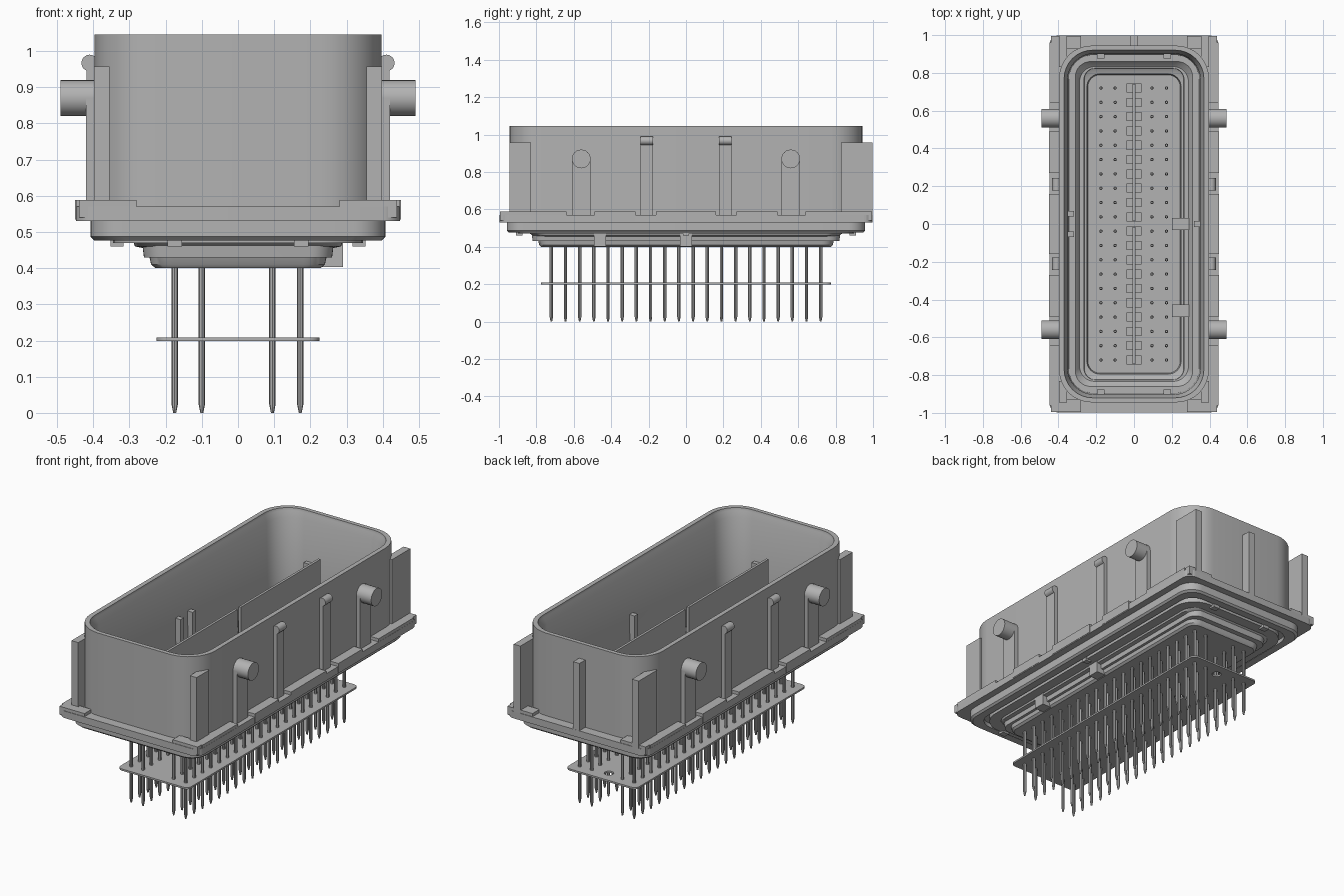
import bpy, bmesh, math
from mathutils import Matrix, Vector

cube = bpy.data.objects.get("Cube")
if cube:
    bpy.data.objects.remove(cube, do_unlink=True)

grey = bpy.data.materials.new("plain grey")
grey.use_nodes = True
GREY = (0.45, 0.45, 0.45, 1)
grey.diffuse_color = GREY
grey.node_tree.nodes["Principled BSDF"].inputs["Base Color"].default_value = GREY


def finish(bm, name, smooth=True):
    bmesh.ops.recalc_face_normals(bm, faces=bm.faces)
    mesh = bpy.data.meshes.new(name)
    bm.to_mesh(mesh)
    bm.free()
    mesh.materials.append(grey)
    obj = bpy.data.objects.new(name, mesh)
    bpy.context.collection.objects.link(obj)
    if smooth:
        bpy.ops.object.select_all(action='DESELECT')
        obj.select_set(True)
        bpy.context.view_layer.objects.active = obj
        bpy.ops.object.shade_smooth_by_angle(angle=math.radians(35))
    return obj


def rounded_ring(bm, hx, hy, r, z, steps=8):
    """Ring of vertices around a rounded rectangle."""
    ring = []
    for q, (sx, sy) in enumerate([(1, 1), (-1, 1), (-1, -1), (1, -1)]):
        for i in range(steps + 1):
            a = math.pi / 2 * (q + i / steps)
            ring.append(bm.verts.new((sx * (hx - r) + r * math.cos(a),
                                      sy * (hy - r) + r * math.sin(a), z)))
    return ring


def bridge(bm, a, b):
    for i in range(len(a)):
        j = (i + 1) % len(a)
        bm.faces.new((a[i], a[j], b[j], b[i]))


def loft(name, sections):
    bm = bmesh.new()
    rings = [rounded_ring(bm, *s) for s in sections]
    for a, b in zip(rings, rings[1:]):
        bridge(bm, a, b)
    bm.faces.new(rings[0])
    bm.faces.new(rings[-1])
    return finish(bm, name)


def add_box(bm, x, y, z):
    """Box from (low, high) spans."""
    size = Matrix.Diagonal((x[1] - x[0], y[1] - y[0], z[1] - z[0], 1))
    mid = Vector((sum(x) / 2, sum(y) / 2, sum(z) / 2))
    bmesh.ops.create_cube(bm, size=1, matrix=Matrix.Translation(mid) @ size)


def add_rod(bm, centre, radius, length, axis, sides=24):
    turn = Matrix.Rotation(math.pi / 2, 4, 'Y') if axis == 'X' else (
        Matrix.Rotation(math.pi / 2, 4, 'X') if axis == 'Y' else Matrix())
    bmesh.ops.create_cone(bm, cap_ends=True, segments=sides, radius1=radius, radius2=radius,
                          depth=length, matrix=Matrix.Translation(centre) @ turn)


def mirrored(x, s):
    return tuple(sorted((s * x[0], s * x[1])))


# Housing: inside floor, up the wall, over the rim, down to the flange and base
loft("housing", [
    (0.26, 0.82, 0.06, 0.43), (0.265, 0.825, 0.06, 0.47),
    (0.345, 0.895, 0.13, 0.47), (0.352, 0.902, 0.14, 1.0),
    (0.368, 0.918, 0.15, 1.03), (0.37, 0.92, 0.15, 1.045),
    (0.396, 0.944, 0.17, 1.045), (0.396, 0.944, 0.17, 0.57),
    (0.448, 0.998, 0.05, 0.57), (0.448, 0.998, 0.05, 0.53),
    (0.408, 0.958, 0.09, 0.53), (0.408, 0.958, 0.09, 0.487),
    (0.398, 0.948, 0.09, 0.477), (0.355, 0.905, 0.09, 0.477),
    (0.355, 0.905, 0.09, 0.5), (0.31, 0.86, 0.08, 0.5),
    (0.29, 0.84, 0.08, 0.475), (0.285, 0.82, 0.08, 0.46),
    (0.25, 0.795, 0.07, 0.453), (0.24, 0.785, 0.06, 0.41),
    (0.228, 0.775, 0.05, 0.40)])

# Raised flange corners, made as a rounded frame with gaps
bm = bmesh.new()
for sx in (1, -1):
    for sy in (1, -1):
        add_box(bm, mirrored((0.28, 0.44), sx), mirrored((0.93, 0.995), sy), (0.54, 0.588))
        add_box(bm, mirrored((0.385, 0.447), sx), mirrored((0.64, 0.96), sy), (0.54, 0.588))
        add_box(bm, mirrored((0.39, 0.45), sx), mirrored((0.27, 0.49), sy), (0.535, 0.588))
    add_box(bm, mirrored((0.39, 0.45), sx), (-0.16, 0.16), (0.535, 0.588))
finish(bm, "flange_pads", False)

# Side bosses on round-topped legs, and hooked ribs
bosses, ribs = bmesh.new(), bmesh.new()
for sx in (1, -1):
    for sy in (1, -1):
        y = 0.56 * sy
        add_box(bosses, mirrored((0.39, 0.42), sx), (y - 0.05, y + 0.05), (0.55, 0.87))
        add_rod(bosses, (0.405 * sx, y, 0.87), 0.05, 0.03, 'X')
        add_rod(bosses, (0.44 * sx, y, 0.87), 0.05, 0.10, 'X')
        y = 0.21 * sy
        add_box(ribs, mirrored((0.39, 0.418), sx), (y - 0.033, y + 0.033), (0.55, 0.98))
        add_rod(ribs, (0.41 * sx, y, 0.967), 0.023, 0.066, 'Y', 16)
finish(bosses, "side_bosses")
finish(ribs, "side_ribs")

# Upright corner plates and the back rib
bm = bmesh.new()
for sx in (1, -1):
    add_box(bm, mirrored((0.355, 0.398), sx), (-0.945, -0.83), (0.55, 0.957))
    add_box(bm, mirrored((0.355, 0.398), sx), (0.83, 0.998), (0.55, 0.957))
add_box(bm, (-0.02, 0.02), (0.93, 0.997), (0.54, 0.957))
finish(bm, "corner_plates", False)

# Blocks on one side of the base
bm = bmesh.new()
for y in (-0.46, 0.0):
    add_box(bm, (0.2, 0.29), (y - 0.033, y + 0.033), (0.403, 0.48))
finish(bm, "base_blocks", False)

# Guide posts inside the wall
bm = bmesh.new()
for x, y in ((-0.335, 0.055), (-0.335, -0.055), (0.335, 0)):
    add_box(bm, (x - 0.018, x + 0.018), (y - 0.015, y + 0.015), (0.46, 0.765))
for sx in (1, -1):
    for sy in (1, -1):
        add_box(bm, mirrored((0.155, 0.195), sx), mirrored((0.875, 0.91), sy), (0.46, 0.765))
finish(bm, "guide_posts", False)

# Central divider in two halves, with small blocks along its foot
PITCH = 1.44 / 19
bm = bmesh.new()
for s in (1, -1):
    add_box(bm, (-0.007, 0.007), mirrored((0.015, 0.74), s), (0.42, 0.89))
finish(bm, "divider", False)
bm = bmesh.new()
for i in range(20):
    y = -0.72 + i * PITCH
    add_box(bm, (-0.04, 0.04), (y - 0.024, y + 0.024), (0.42, 0.55))
finish(bm, "divider_blocks", False)

# Contact pins with tapered tips
bm = bmesh.new()
for x in (-0.175, -0.1, 0.095, 0.172):
    for i in range(20):
        y = -0.72 + i * PITCH
        rings = []
        for r, z in ((0.004, 0), (0.009, 0.025), (0.009, 0.66), (0.006, 0.68)):
            rings.append([bm.verts.new((x + r * math.cos(k * math.pi / 4),
                                        y + r * math.sin(k * math.pi / 4), z)) for k in range(8)])
        for a, b in zip(rings, rings[1:]):
            bridge(bm, a, b)
        bm.faces.new(rings[0])
        bm.faces.new(rings[-1])
finish(bm, "contact_pins")

# Alignment plate with round holes
plate = loft("alignment_plate", [(0.225, 0.775, 0.03, 0.198), (0.225, 0.775, 0.03, 0.208)])
bm = bmesh.new()
for y in (0.7, 0.38):
    add_rod(bm, (0, y, 0.2), 0.025, 0.1, 'Z')
cutter = finish(bm, "hole_cutter", False)
cutter.hide_render = True
cut = plate.modifiers.new("holes", 'BOOLEAN')
cut.operation = 'DIFFERENCE'
cut.object = cutter
bpy.context.view_layer.objects.active = plate
bpy.ops.object.modifier_apply(modifier=cut.name)
bpy.data.objects.remove(cutter, do_unlink=True)
